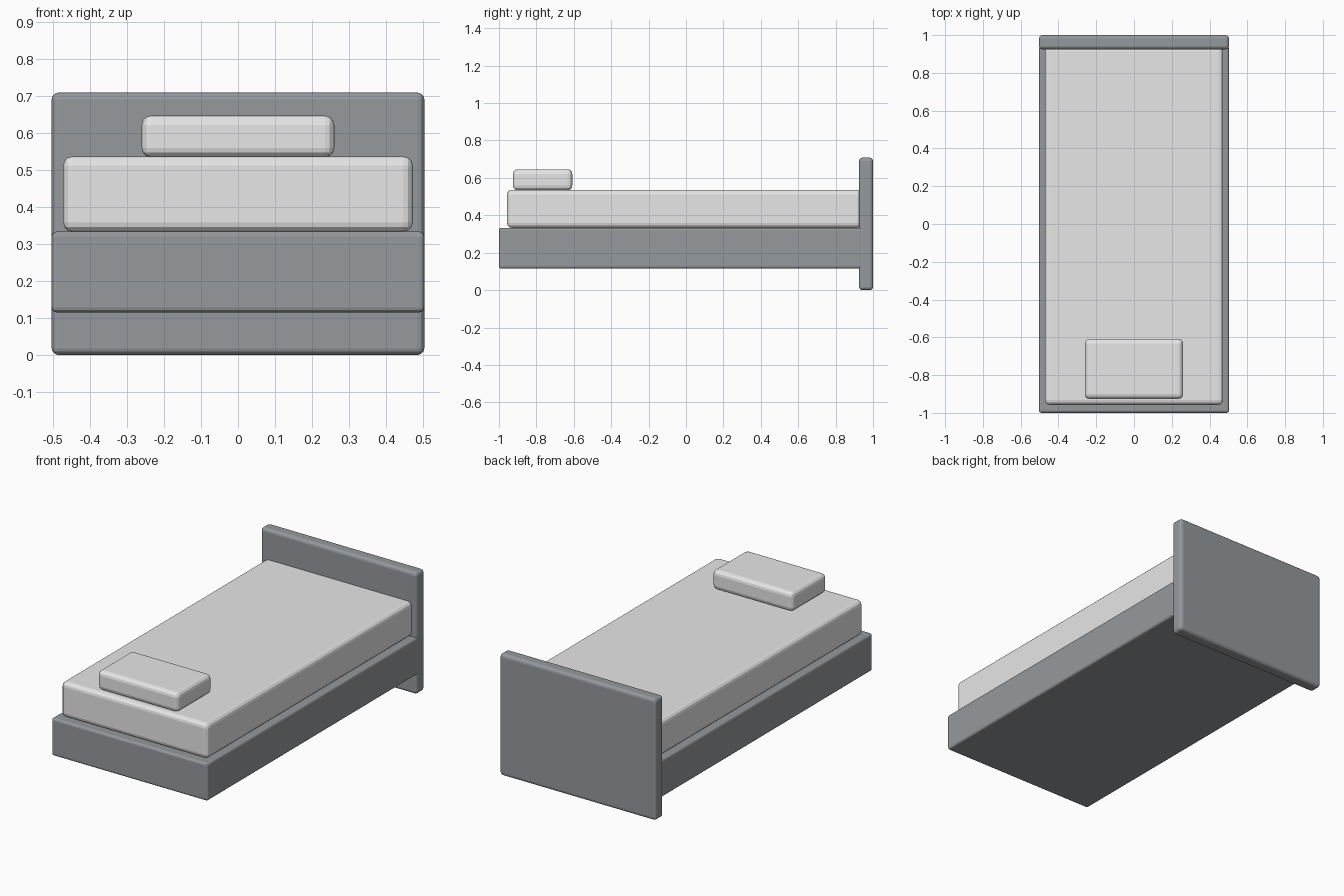
import bpy

if "Cube" in bpy.data.objects:
    bpy.data.objects.remove(bpy.data.objects["Cube"], do_unlink=True)


def material(name, rgb):
    mat = bpy.data.materials.new(name)
    mat.use_nodes = True
    mat.diffuse_color = (*rgb, 1)
    mat.node_tree.nodes["Principled BSDF"].inputs["Base Color"].default_value = (*rgb, 1)
    return mat


def rounded_box(name, low, high, bevel, mat):
    """Box between two corners with softly rounded edges."""
    centre = [(a + b) / 2 for a, b in zip(low, high)]
    bpy.ops.mesh.primitive_cube_add(size=1, location=centre)
    obj = bpy.context.object
    obj.name = name
    obj.scale = [b - a for a, b in zip(low, high)]
    bpy.ops.object.transform_apply(location=False, rotation=False, scale=True)
    mod = obj.modifiers.new("Rounded edges", "BEVEL")
    mod.width = bevel
    mod.segments = 3
    obj.data.materials.append(mat)
    return obj


frame_grey = material("frame slate grey", (0.30, 0.32, 0.34))
linen = material("linen light grey", (0.8, 0.8, 0.8))

# Bed frame and end board
rounded_box("bed_base", (-0.503, -1, 0.115), (0.503, 0.94, 0.333), 0.013, frame_grey)
rounded_box("headboard", (-0.503, 0.925, 0), (0.503, 1, 0.708), 0.018, frame_grey)

# Bedding
rounded_box("mattress", (-0.472, -0.957, 0.333), (0.472, 0.94, 0.536), 0.025, linen)
rounded_box("pillow", (-0.26, -0.926, 0.534), (0.26, -0.608, 0.646), 0.025, linen)
